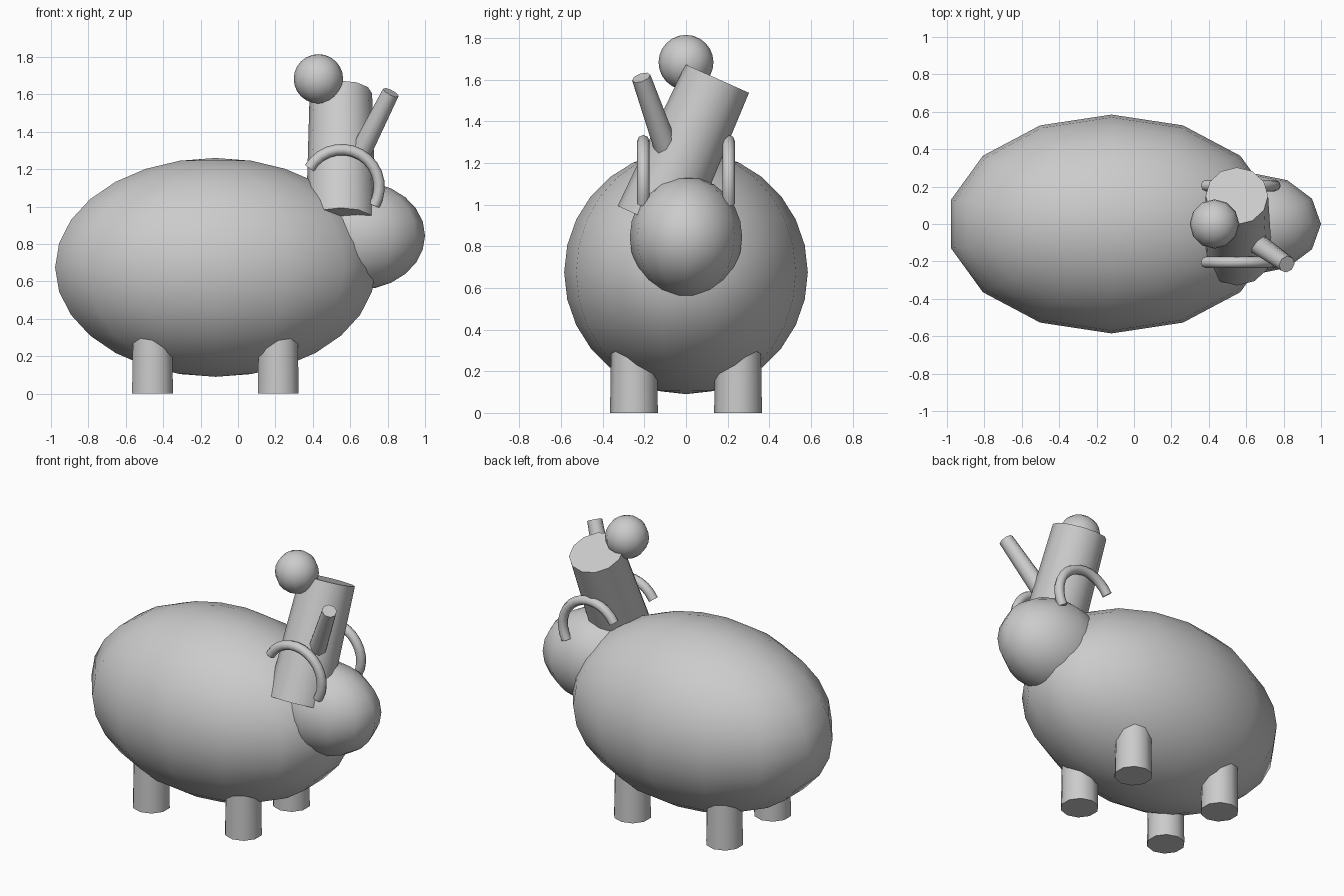
import bpy, math
from mathutils import Vector

if "Cube" in bpy.data.objects:
    bpy.data.objects.remove(bpy.data.objects["Cube"])


def smooth(obj, name):
    obj.name = name
    bpy.ops.object.shade_smooth_by_angle(angle=math.radians(50))
    return obj


def ellipsoid(name, center, radii, segments, rings):
    bpy.ops.mesh.primitive_uv_sphere_add(segments=segments, ring_count=rings, radius=1, location=center)
    obj = bpy.context.object
    obj.scale = radii
    bpy.ops.object.transform_apply(location=False, rotation=False, scale=True)
    # turn so that a vertex lies on the +x axis
    return smooth(obj, name)


def rod(name, start, end, r_start, r_end, sides):
    a, b = Vector(start), Vector(end)
    d = b - a
    bpy.ops.mesh.primitive_cone_add(vertices=sides, radius1=r_start, radius2=r_end,
                                    depth=d.length, location=(a + b) / 2)
    obj = bpy.context.object
    obj.rotation_mode = 'QUATERNION'
    obj.rotation_quaternion = Vector((0, 0, 1)).rotation_difference(d)
    return smooth(obj, name)


def arc_tube(name, center, radius, thickness, start, sweep, steps=14):
    cu = bpy.data.curves.new(name, 'CURVE')
    cu.dimensions = '3D'
    cu.bevel_depth = thickness
    cu.bevel_resolution = 2
    cu.use_fill_caps = True
    sp = cu.splines.new('POLY')
    sp.points.add(steps)
    for i, p in enumerate(sp.points):
        t = math.radians(start + sweep * i / steps)
        p.co = (center[0] + radius * math.cos(t), center[1], center[2] + radius * math.sin(t), 1)
    obj = bpy.data.objects.new(name, cu)
    bpy.context.collection.objects.link(obj)
    bpy.ops.object.select_all(action='DESELECT')
    obj.select_set(True)
    bpy.context.view_layer.objects.active = obj
    bpy.ops.object.convert(target='MESH')
    return smooth(bpy.context.object, name)


# Body and head
ellipsoid("body", (-0.12, 0, 0.675), (0.88, 0.585, 0.585), 14, 14)
ellipsoid("head", (0.64, 0, 0.845), (0.36, 0.27, 0.29), 12, 12)

# Four stubby legs
for x, end in ((0.215, "front"), (-0.457, "back")):
    for s, side in ((-1, "right"), (1, "left")):
        rod(f"{end}_{side}_leg", (x, s * 0.25, 0), (x, s * 0.25, 0.42), 0.115, 0.108, 10)

# Curled horns on both sides of the head
for s, side in ((-1, "right"), (1, "left")):
    arc_tube(f"{side}_horn", (0.555, s * 0.205, 1.105), 0.2, 0.03, -30, 180)

# Tilted hat, its pompom and the small peg
rod("hat", (0.55, -0.158, 0.917), (0.55, 0.15, 1.605), 0.187, 0.167, 12)
ellipsoid("pompom", (0.43, 0, 1.683), (0.132, 0.132, 0.132), 12, 12)
rod("peg", (0.61, -0.07, 1.2), (0.817, -0.215, 1.61), 0.06, 0.046, 8)
